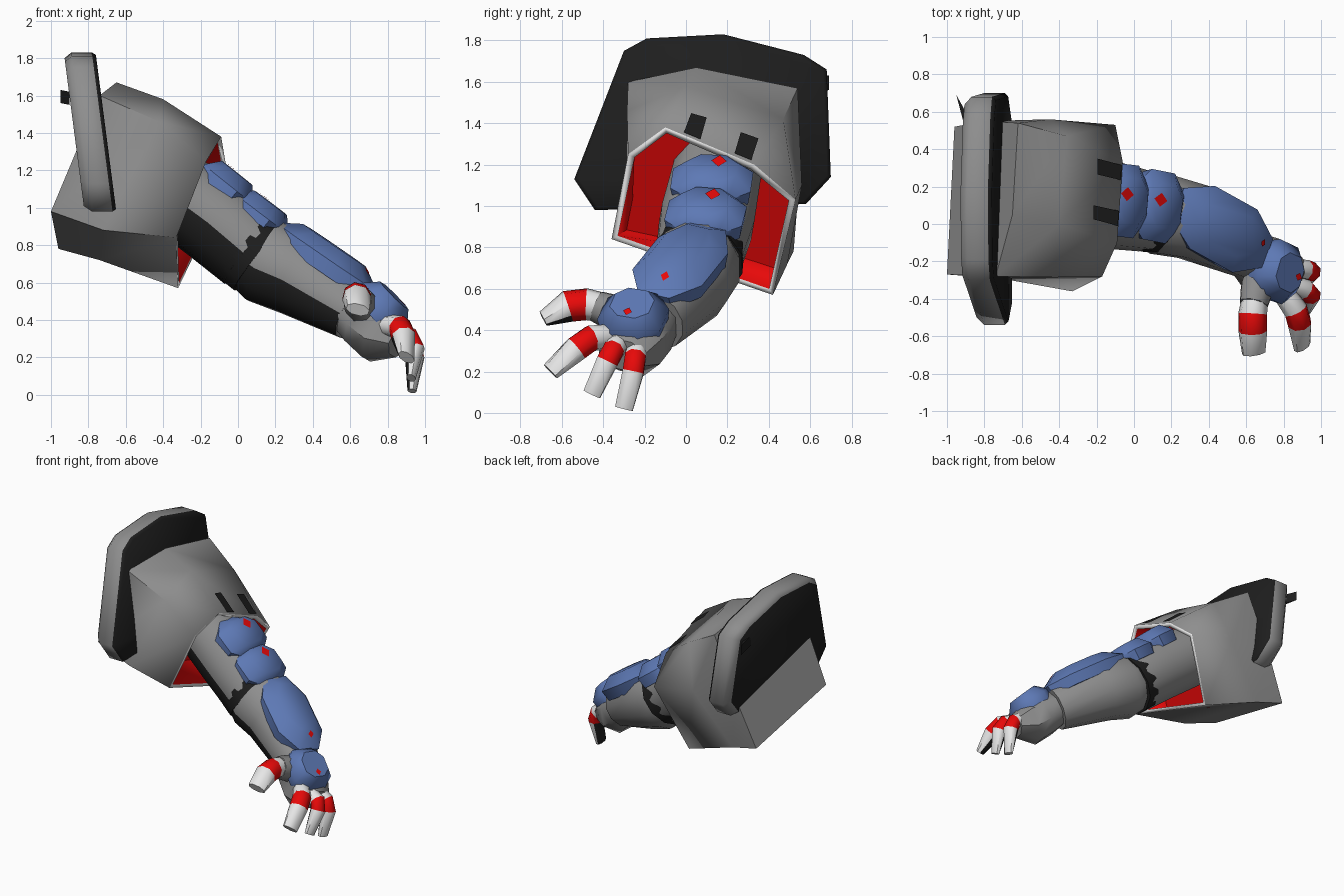
import bpy, bmesh, math
from mathutils import Vector
from mathutils.bvhtree import BVHTree

if "Cube" in bpy.data.objects:
    bpy.data.objects.remove(bpy.data.objects["Cube"])


def colour(name, r, g, b):
    m = bpy.data.materials.new(name)
    m.diffuse_color = (r, g, b, 1)
    m.use_nodes = True
    m.node_tree.nodes["Principled BSDF"].inputs["Base Color"].default_value = m.diffuse_color
    return m


GREY = colour("grey", 0.27, 0.27, 0.27)
WHITE = colour("white", 0.85, 0.85, 0.85)
RED = colour("red", 0.88, 0.003, 0.003)
BLUE = colour("blue", 0.11, 0.19, 0.46)
BLACK = colour("black", 0.013, 0.013, 0.013)
OUT = Vector((0.5, 0, 0.85))          # outer (padded) side of the arm


def mesh(name, verts, faces, mats, rule=None, angle=35):
    """Make an object; rule(face_number, normal) gives the material slot."""
    me = bpy.data.meshes.new(name)
    bm = bmesh.new()
    vs = [bm.verts.new(v) for v in verts]
    for f in faces:
        bm.faces.new([vs[i] for i in f])
    bmesh.ops.recalc_face_normals(bm, faces=bm.faces[:])
    bm.normal_update()
    if rule:
        for i, f in enumerate(bm.faces):
            f.material_index = rule(i, f.normal)
    bm.to_mesh(me)
    bm.free()
    for m in mats:
        me.materials.append(m)
    me.shade_smooth()
    me.set_sharp_from_angle(angle=math.radians(angle))
    ob = bpy.data.objects.new(name, me)
    bpy.context.collection.objects.link(ob)
    return ob


def loft(name, rings, mats, rule=None, start=True, end=True, angle=35):
    """Skin equal rings; rule(segment, normal), caps count as end segments."""
    n = len(rings[0])
    verts = [Vector(v) for r in rings for v in r]
    faces, seg = [], []
    for s in range(len(rings) - 1):
        for i in range(n):
            j = (i + 1) % n
            faces.append((s * n + i, s * n + j, s * n + n + j, s * n + n + i))
            seg.append(s)
    if start:
        faces.append(tuple(range(n)))
        seg.append(0)
    if end:
        faces.append(tuple(range(len(verts) - n, len(verts))))
        seg.append(len(rings) - 2)
    wrapped = (lambda i, no: rule(seg[i], no)) if rule else None
    ob = mesh(name, verts, faces, mats, wrapped, angle)
    return ob, BVHTree.FromPolygons(verts, faces)


def tube(name, path, radii, mats, rule=None, up=OUT, sides=12, angle=45):
    """Loft along a path; radii are (sideways, upward) pairs."""
    path = [Vector(p) for p in path]
    rings = []
    for k, p in enumerate(path):
        t = (path[min(k + 1, len(path) - 1)] - path[max(k - 1, 0)]).normalized()
        side = t.cross(up).normalized()
        u = side.cross(t)
        rings.append([p + side * radii[k][0] * math.cos(a) + u * radii[k][1] * math.sin(a)
                      for a in [(i + 0.5) * math.tau / sides for i in range(sides)]])
    return loft(name, rings, mats, rule, angle=angle)


# ---- sleeve: three rings (top, upper back, back, low back, low front, front)
end_ring = [(-0.65, 0.05, 1.67), (-0.62, 0.54, 1.57), (-0.80, 0.55, 1.15),
            (-0.96, 0.52, 0.78), (-1.0, -0.27, 0.98), (-0.74, -0.28, 1.60)]
mid_ring = [(-0.40, 0.0, 1.58), (-0.36, 0.47, 1.42), (-0.45, 0.56, 1.10),
            (-0.74, 0.49, 0.72), (-0.72, -0.29, 0.88), (-0.42, -0.285, 1.46)]
cuff_ring = [(-0.09, -0.10, 1.38), (-0.06, 0.33, 1.20), (-0.10, 0.53, 1.03),
             (-0.32, 0.42, 0.57), (-0.33, -0.36, 0.84), (-0.17, -0.28, 1.25)]
sleeve, sleeve_bvh = loft("sleeve", [end_ring, mid_ring, cuff_ring],
                          [GREY, RED, WHITE], end=False, angle=60)
shell = sleeve.modifiers.new("shell", 'SOLIDIFY')
shell.thickness = 0.035
shell.offset = -1
shell.material_offset = 1
shell.material_offset_rim = 2

# red lining wall deep in the sleeve
wall = [Vector(a).lerp(Vector(b), 0.35) for a, b in zip(mid_ring, cuff_ring)]
centre = sum(wall, Vector()) / 6
mesh("sleeve_lining", [centre + (p - centre) * 0.95 for p in wall],
     [tuple(range(6))], [RED])

# dark stripes on top of the cuff
for k, corners in enumerate([[(-0.20, 0.265), (-0.075, 0.235), (-0.07, 0.315), (-0.20, 0.35)],
                             [(-0.22, 0.025), (-0.09, -0.01), (-0.085, 0.07), (-0.22, 0.10)]]):
    pts = []
    for x, y in corners:
        hit = sleeve_bvh.ray_cast(Vector((x, y, 3)), Vector((0, 0, -1)))[0]
        if hit:
            pts.append(hit + Vector((0.004, 0, 0.008)))
    if len(pts) > 2:
        mesh("cuff_stripe_%d" % (k + 1), pts, [tuple(range(len(pts)))], [BLACK])

# ---- leaning shoulder plate, grey rim and black faces
outline = [(-0.44, 0.98), (-0.54, 1.13), (-0.30, 1.75), (-0.19, 1.81), (0.18, 1.83),
           (0.57, 1.73), (0.68, 1.66), (0.70, 1.14), (0.58, 1.01)]


def plate_ring(dx, scale):
    ring = []
    for y, z in outline:
        y, z = 0.08 + (y - 0.08) * scale, 1.4 + (z - 1.4) * scale
        ring.append((-0.845 + (1.82 - z) * 0.13 + dx, y, z))
    return ring


loft("shoulder_plate", [plate_ring(-0.085, 0.93), plate_ring(-0.045, 1),
                        plate_ring(0.065, 1), plate_ring(0.085, 0.97)], [GREY, BLACK],
     lambda s, n: 1 if s == 2 or n.x < -0.95 else 0, angle=62)

# small fin behind the plate
loft("plate_fin", [[(-0.90, 0.50, z), (-0.95, 0.69, z + 0.01), (-0.90, 0.60, z)]
                   for z in (1.55, 1.62)], [BLACK])


# ---- arm, with a dark strip along the lower front
def underside(seg, n):
    return 1 if n.dot(Vector((-0.5, -0.62, -0.58)).normalized()) > 0.84 else 0


tube("upper_arm", [(-0.44, 0.15, 1.16), (-0.12, 0.10, 0.925), (0.07, 0.065, 0.765)],
     [(0.22, 0.225), (0.235, 0.232), (0.215, 0.225)], [GREY, BLACK], underside,
     up=Vector((0.5, 0.15, 0.85)))
tube("elbow_joint", [(0.04, 0.07, 0.79), (0.115, 0.06, 0.73)],
     [(0.215, 0.225), (0.22, 0.225)], [BLACK])
tube("forearm", [(0.10, 0.06, 0.74), (0.15, 0.05, 0.71), (0.32, 0.01, 0.63),
                 (0.62, -0.15, 0.44)],
     [(0.205, 0.215), (0.22, 0.235), (0.21, 0.22), (0.15, 0.158)],
     [GREY, BLACK], underside)
tube("hand", [(0.60, -0.15, 0.455), (0.68, -0.21, 0.39), (0.765, -0.265, 0.325),
              (0.86, -0.31, 0.28)],
     [(0.13, 0.13), (0.165, 0.155), (0.165, 0.17), (0.13, 0.085)], [GREY], sides=8)
tube("thumb_base", [(0.70, -0.20, 0.43), (0.66, -0.34, 0.48), (0.64, -0.43, 0.515)],
     [(0.09, 0.09), (0.095, 0.095), (0.08, 0.08)], [GREY],
     up=Vector((0, 0, 1)), sides=8)

# ---- blue pads: faceted domes, each with a red diamond
pads = [  # name, centre, direction, half length, half width, diamond
    ("shoulder_pad", (-0.045, 0.125, 1.135), (0.25, -0.03, -0.2), 0.16, 0.195, (-0.05, 0.16, 1.2)),
    ("elbow_pad", (0.135, 0.095, 0.975), (0.25, -0.05, -0.19), 0.165, 0.19, (0.13, 0.13, 1.04)),
    ("forearm_pad", (0.48, -0.025, 0.745), (0.45, -0.25, -0.31), 0.32, 0.185, (0.68, -0.1, 0.65)),
    ("hand_pad", (0.79, -0.255, 0.485), (0.19, -0.09, -0.2), 0.155, 0.16, (0.86, -0.28, 0.47)),
]
for name, c, t, hl, hw, mark in pads:
    c, t, mark = Vector(c), Vector(t).normalized(), Vector(mark)
    n = (OUT - t * OUT.dot(t)).normalized()
    s = n.cross(t)
    octagon = [(1, 0.45), (0.5, 1), (-0.45, 1), (-1, 0.5),
               (-1, -0.5), (-0.45, -1), (0.5, -1), (1, -0.45)]
    rings = [[c + t * (a * hl * k) + s * (b * hw * k) + n * h for a, b in octagon]
             for k, h in [(0.93, -0.09), (1, -0.01), (0.62, 0.065)]]
    bvh = loft(name, rings, [BLUE], angle=50)[1]
    hit, no = bvh.ray_cast(mark + n * 0.4, -n)[:2]
    if hit:
        if no.dot(n) < 0:
            no = -no
        a = (t - no * t.dot(no)).normalized()
        b = no.cross(a)
        hit = hit + no * 0.006
        size = 0.044 if hl < 0.2 and hw > 0.18 else 0.026
        mesh(name + "_diamond", [hit + a * size, hit + b * size * 0.85,
                                 hit - a * size, hit - b * size * 0.85],
             [(0, 1, 2, 3)], [RED])

# ---- fingers: white root, red band, white tip with dark inner side
FWD = Vector((1, 0, 0.3)).normalized()
digits = [
    ("thumb", Vector((0.25, 0, 1)).normalized(), 0.078,
     [(0.645, -0.40, 0.51), (0.635, -0.48, 0.525), (0.635, -0.57, 0.515), (0.64, -0.69, 0.455)]),
    ("index_finger", Vector((0.6, 0, 0.8)), 0.066,
     [(0.80, -0.37, 0.37), (0.865, -0.46, 0.36), (0.885, -0.53, 0.31), (0.90, -0.655, 0.20)]),
    ("middle_finger", FWD, 0.055,
     [(0.82, -0.32, 0.34), (0.92, -0.35, 0.305), (0.945, -0.38, 0.25), (0.925, -0.455, 0.09)]),
    ("little_finger", FWD, 0.055,
     [(0.82, -0.23, 0.32), (0.92, -0.245, 0.27), (0.945, -0.255, 0.20), (0.93, -0.30, 0.02)]),
]
for name, up, r, path in digits:
    tube(name, path, [(r * 0.9, r * 0.9), (r, r), (r, r), (r * 0.85, r * 0.45)],
         [WHITE, RED, WHITE, BLACK],
         lambda s, n, up=up: 3 if s == 2 and n.dot(up) < -0.5 else s, up=up, sides=8,
         angle=50)
